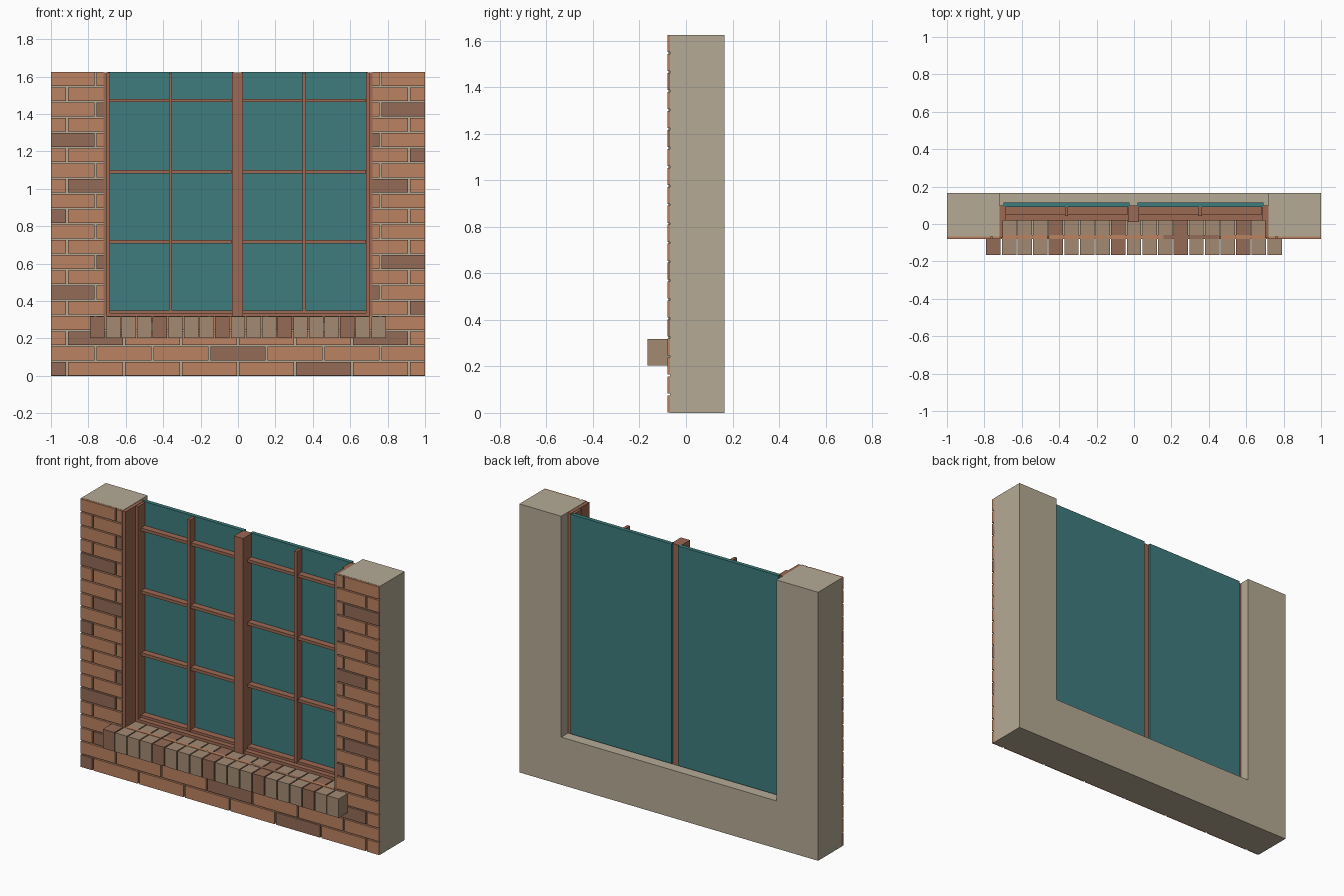
import bpy
import bmesh
from mathutils import Vector

cube = bpy.data.objects.get("Cube")
if cube:
    bpy.data.objects.remove(cube, do_unlink=True)


def material(name, r, g, b):
    """Flat material from 0-255 display values, stored as linear."""
    colour = [((c / 255 + 0.055) / 1.055) ** 2.4 for c in (r, g, b)] + [1.0]
    mat = bpy.data.materials.new(name)
    mat.use_nodes = True
    mat.diffuse_color = colour
    mat.node_tree.nodes["Principled BSDF"].inputs["Base Color"].default_value = colour
    return mat


MORTAR = material("mortar", 181, 170, 149)
BRICK = material("orange brick", 187, 130, 97)
DARK = material("dark brick", 148, 107, 86)
SILL = material("sill brick", 164, 138, 115)
WOOD = material("window wood", 156, 104, 82)
GLASS = material("teal glass", 62, 124, 125)


def finish(name, bm, mats):
    bmesh.ops.recalc_face_normals(bm, faces=bm.faces)
    mesh = bpy.data.meshes.new(name)
    bm.to_mesh(mesh)
    bm.free()
    for mat in mats:
        mesh.materials.append(mat)
    obj = bpy.data.objects.new(name, mesh)
    bpy.context.collection.objects.link(obj)
    return obj


def add_box(bm, xs, ys, zs, index=0):
    """Add a box from three (low, high) ranges."""
    low, high = (Vector(p) for p in zip(xs, ys, zs))
    made = bmesh.ops.create_cube(bm, size=1)["verts"]
    bmesh.ops.scale(bm, vec=high - low, verts=made)
    bmesh.ops.translate(bm, vec=(low + high) / 2, verts=made)
    for face in {f for v in made for f in v.link_faces}:
        face.material_index = index


def boxes(name, ranges, mat):
    bm = bmesh.new()
    for r in ranges:
        add_box(bm, *r)
    return finish(name, bm, [mat])


TOP = 1.625
OPEN = 0.72      # half width of the opening
LEDGE = 0.288    # bottom of the opening
SILL_TOP = 0.318
FRONT = -0.068   # wall face behind the bricks

# Wall: a U-shaped outline extruded through its depth
bm = bmesh.new()
half = [(1, 0), (1, TOP), (OPEN, TOP), (OPEN, LEDGE)]
outline = half + [(-x, z) for x, z in reversed(half)]
face = bm.faces.new([bm.verts.new((x, FRONT, z)) for x, z in outline])
made = bmesh.ops.extrude_face_region(bm, geom=[face])["geom"]
bmesh.ops.translate(bm, vec=(0, 0.165 - FRONT, 0),
                    verts=[v for v in made if isinstance(v, bmesh.types.BMVert)])
finish("wall", bm, [MORTAR])

# Facing bricks: running bond, every fifth brick dark, shifting by row
bm = bmesh.new()
LENGTH, PITCH, GAP = 0.305, 0.0815, 0.01
for row in range(20):
    if row % 2:
        joints = [(k - 2.5) * LENGTH for k in range(6)]
    else:
        joints = [(k - 3) * LENGTH for k in range(7)]
    starts = [-1] + [j + GAP / 2 for j in joints]
    ends = [j - GAP / 2 for j in joints] + [1]
    z = 0.002 + row * PITCH
    for i, (a, b) in enumerate(zip(starts, ends)):
        if row < 4:
            pieces = [(a, b)]
        else:
            pieces = [(a, min(b, -OPEN)), (max(a, OPEN), b)]
        for p, q in pieces:
            if q - p > 0.005:
                add_box(bm, (p, q), (-0.08, FRONT + 0.008), (z, z + 0.0735),
                        int(i % 5 == 3 * row % 5))
finish("facing_bricks", bm, [BRICK, DARK])

# Sill: a row of upright bricks, every fourth one dark
bm = bmesh.new()
for i in range(19):
    x = -0.79 + i * 0.0835
    add_box(bm, (x, x + 0.077), (-0.165, 0.02), (0.203, SILL_TOP), int(i % 4 == 0))
finish("sill_bricks", bm, [SILL, DARK])

# Fixed frame: side linings, stiles, centre post and stepped bottom rail
frame = [
    ((-0.033, 0.027), (0.01, 0.1), (LEDGE, TOP - 0.002)),
    ((-0.71, 0.71), (0.02, 0.09), (LEDGE, 0.335)),
    ((-0.7, 0.7), (0.05, 0.09), (LEDGE, 0.35)),
]
for s in (-1, 1):
    frame.append((sorted((s * 0.7, s * OPEN)), (-0.076, 0.1), (LEDGE, TOP - 0.002)))
    frame.append((sorted((s * 0.685, s * 0.71)), (0.02, 0.098), (LEDGE, TOP - 0.004)))
boxes("window_frame", frame, WOOD)

# Glazing bars and one pane on each side of the post
for side, x0, x1 in (("right", -0.697, -0.025), ("left", 0.018, 0.692)):
    mid = (x0 + x1) / 2
    bars = [((mid - 0.009, mid + 0.009), (0.043, 0.092), (0.34, TOP - 0.005))]
    bars += [((x0 + 0.01, x1 - 0.01), (0.052, 0.092), (z - 0.009, z + 0.009))
             for z in (0.717, 1.092, 1.472)]
    boxes(side + "_glazing_bars", bars, WOOD)
    boxes(side + "_glass", [((x0, x1), (0.09, 0.114), (LEDGE + 0.008, TOP))], GLASS)
